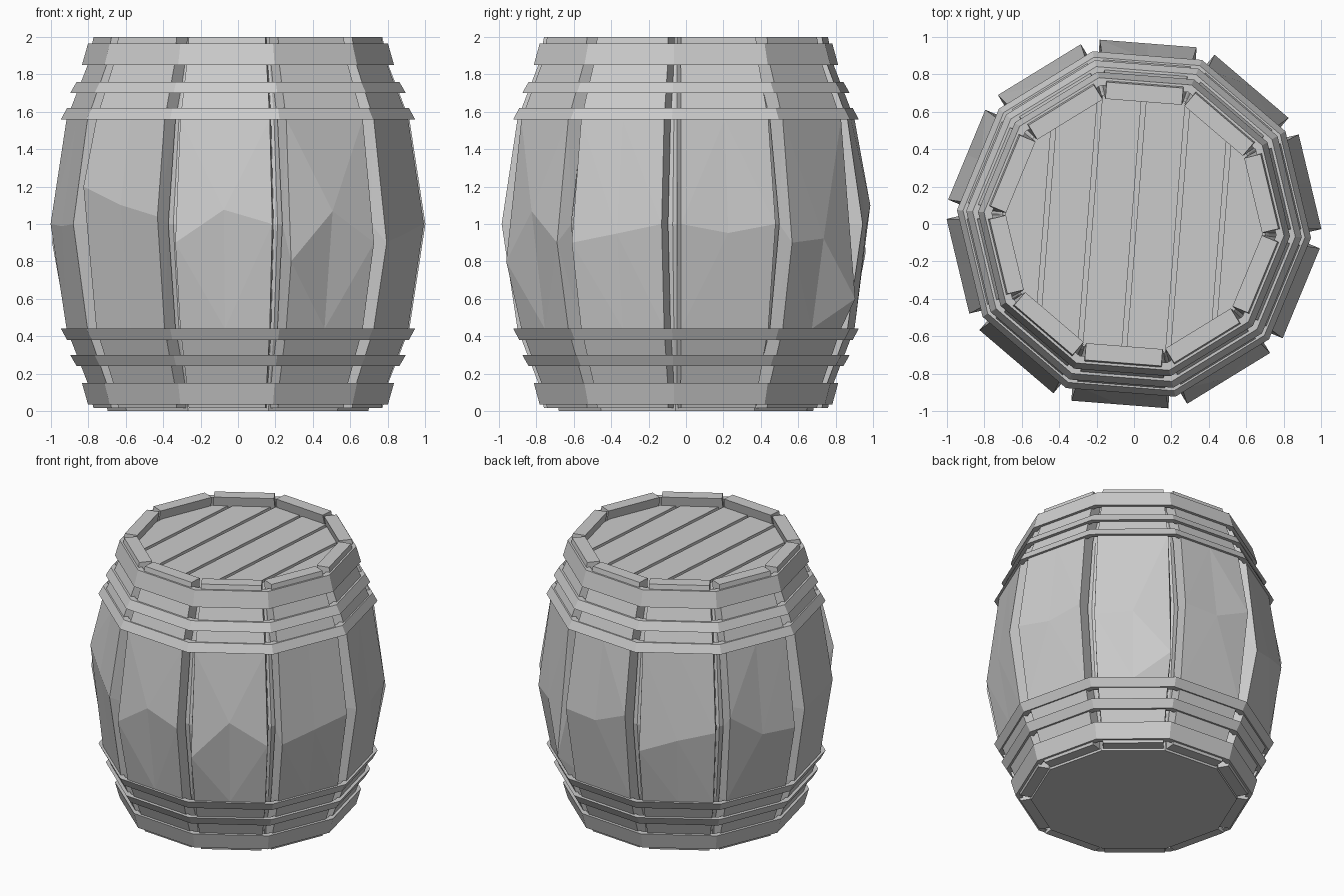
import bpy, bmesh, random
from math import sin, cos, tan, pi, radians
from mathutils import Matrix

random.seed(4)
if "Cube" in bpy.data.objects:
    bpy.data.objects.remove(bpy.data.objects["Cube"])

SIDES = 10
TURN = radians(13.5)          # direction of the first stave
STEP = 2 * pi / SIDES

grey = bpy.data.materials.new("weathered grey")
grey.use_nodes = True
grey.diffuse_color = (0.6, 0.6, 0.6, 1)
grey.node_tree.nodes["Principled BSDF"].inputs["Base Color"].default_value = (0.6, 0.6, 0.6, 1)


def finish(name, bm):
    bmesh.ops.recalc_face_normals(bm, faces=bm.faces)
    mesh = bpy.data.meshes.new(name)
    bm.to_mesh(mesh)
    bm.free()
    mesh.materials.append(grey)
    obj = bpy.data.objects.new(name, mesh)
    bpy.context.collection.objects.link(obj)
    return obj


def loft(bm, rings, closed=False):
    """Skin a list of point rings; cap the ends unless the loft is closed."""
    rows = [[bm.verts.new(p) for p in ring] for ring in rings]
    pairs = list(zip(rows, rows[1:])) + ([(rows[-1], rows[0])] if closed else [])
    for a, b in pairs:
        for i in range(len(a)):
            j = (i + 1) % len(a)
            bm.faces.new((a[i], a[j], b[j], b[i]))
    if not closed:
        bm.faces.new(rows[0])
        bm.faces.new(rows[-1])


def decagon(apothem, z):
    r = apothem / cos(STEP / 2)
    angles = [TURN + (k + 0.5) * STEP for k in range(SIDES)]
    return [(r * cos(a), r * sin(a), z) for a in angles]


# Staves: height, outer distance, half width; the belly row is jittered
profile = [(0.015, 0.745, 0.205), (0.15, 0.775, 0.215), (0.44, 0.885, 0.24),
           (1.0, 0.968, 0.26),
           (1.56, 0.885, 0.24), (1.85, 0.775, 0.215), (2.0, 0.745, 0.205)]
# Belly heights of each stave's two outer edges
belly = [(1.0, 1.0), (0.9, 0.6), (1.0, 1.1), (0.85, 1.0), (1.1, 0.9),
         (1.0, 1.0), (1.2, 1.04), (0.9, 1.0), (0.8, 0.9), (0.9, 1.0)]
for k in range(SIDES):
    bm = bmesh.new()
    rings = []
    for z, a, w in profile:
        low, high, mid = z, z, z
        if z == 1.0:
            low, high = belly[k]
            mid = z + random.uniform(-0.1, 0.12)
        rings.append([(a, -w, low), (a, 0, mid), (a, w, high),
                      (a - 0.09, w, z), (a - 0.09, -w, z)])
    loft(bm, rings)
    bmesh.ops.triangulate(bm, faces=[f for f in bm.faces if len(f.verts) == 4])
    bm.transform(Matrix.Rotation(TURN + k * STEP, 4, 'Z'))
    finish(f"stave_{k + 1}", bm)

# Hoops: end height and distance, belly-side height and distance
hoops = [("end", 0.035, 0.765, 0.15, 0.796),
         ("middle", 0.24, 0.823, 0.30, 0.856),
         ("belly", 0.38, 0.872, 0.44, 0.903)]
for place, z0, a0, z1, a1 in hoops:
    for side in ("lower", "upper"):
        h0, h1 = (z0, z1) if side == "lower" else (2 - z0, 2 - z1)
        bm = bmesh.new()
        loft(bm, [decagon(a0, h0), decagon(a1, h1),
                  decagon(a1 - 0.04, h1), decagon(a0 - 0.04, h0)], closed=True)
        finish(f"{side}_{place}_hoop", bm)

# Inner shell closing the gaps between staves, with the flat bottom
bm = bmesh.new()
loft(bm, [decagon(a, z) for z, a in
          ((0, 0.665), (0.15, 0.69), (0.44, 0.785), (1.0, 0.86),
           (1.56, 0.785), (1.85, 0.69), (1.88, 0.67))])
finish("inner_shell_and_bottom", bm)

# Lid planks: strips of the decagon separated by narrow grooves
PITCH, GROOVE, COUNT = 0.235, 0.025, 6
along = Matrix.Rotation(radians(-4.5), 3, 'Z')
across = along.col[0]
bm = bmesh.new()
for i in range(COUNT):
    centre = (i - (COUNT - 1) / 2) * PITCH
    strip = bmesh.new()
    loft(strip, [decagon(0.675, 1.87), decagon(0.675, 1.93)])
    for sign in (-1, 1):
        cut = bmesh.ops.bisect_plane(
            strip, geom=strip.verts[:] + strip.edges[:] + strip.faces[:],
            plane_co=across * (centre + sign * (PITCH - GROOVE) / 2),
            plane_no=across * sign, clear_outer=True)
        edges = [e for e in cut["geom_cut"] if isinstance(e, bmesh.types.BMEdge)]
        if edges:
            bmesh.ops.holes_fill(strip, edges=edges)
    finish(f"lid_plank_{i + 1}", strip)
bm.free()
